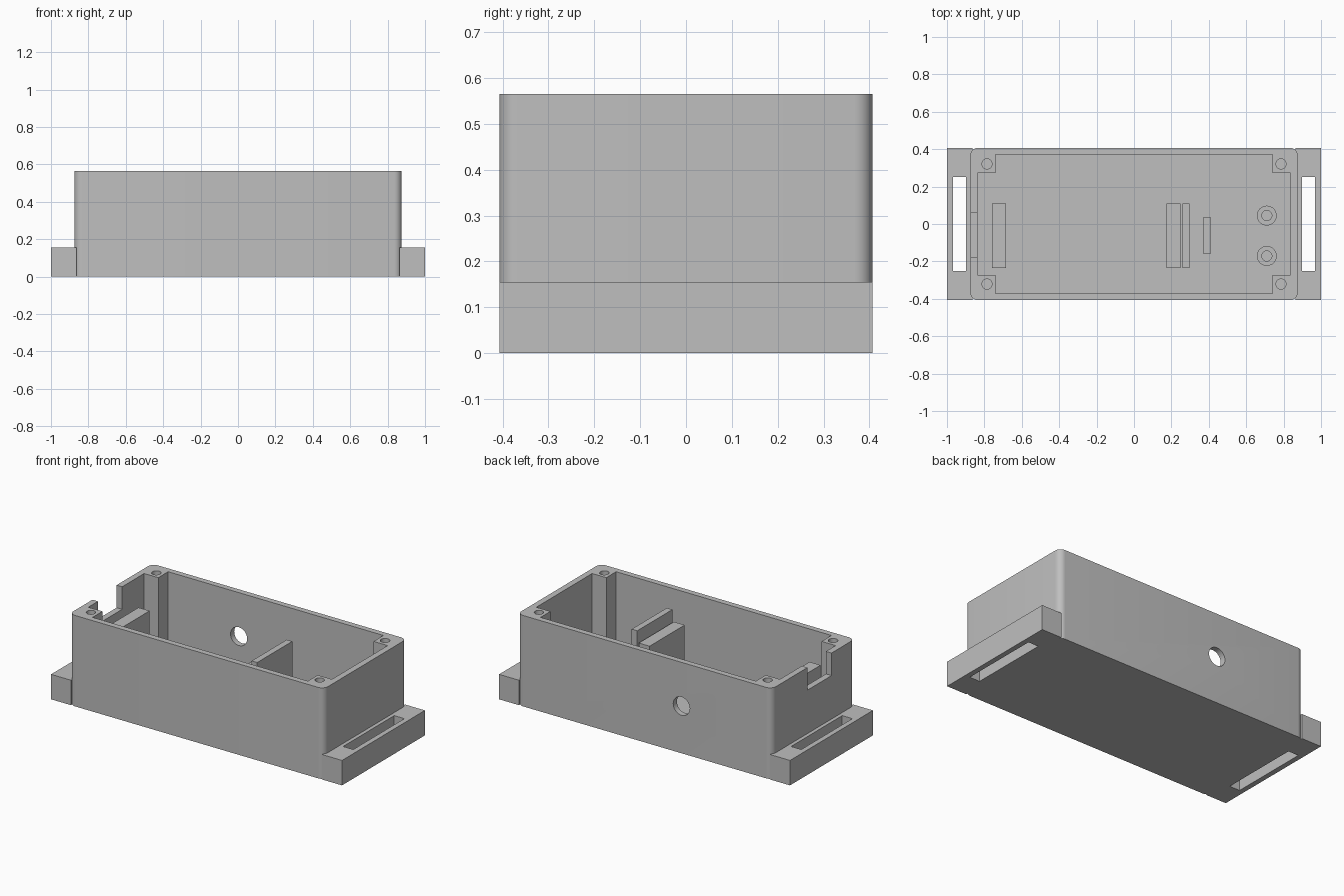
import bpy, bmesh, math
from mathutils import Vector

cube = bpy.data.objects.get("Cube")
if cube:
    bpy.data.objects.remove(cube, do_unlink=True)

grey = bpy.data.materials.new("plain_grey")
grey.use_nodes = True
grey.diffuse_color = (0.52, 0.52, 0.52, 1)
grey.node_tree.nodes["Principled BSDF"].inputs["Base Color"].default_value = grey.diffuse_color

# Main dimensions
HX, HY, HEIGHT = 0.875, 0.407, 0.565    # outer half sizes and height
IX, IY = 0.837, 0.371                   # cavity half sizes
PX, PY = 0.74, 0.274                    # inner edges of the corner posts
FLOOR, EAR_H, RADIUS = 0.037, 0.155, 0.04


def prism(name, outline, z0, z1):
    """Extrude a flat outline from z0 to z1."""
    bm = bmesh.new()
    face = bm.faces.new([bm.verts.new((x, y, z0)) for x, y in outline])
    top = bmesh.ops.extrude_face_region(bm, geom=[face])["geom"]
    verts = [v for v in top if isinstance(v, bmesh.types.BMVert)]
    bmesh.ops.translate(bm, verts=verts, vec=Vector((0, 0, z1 - z0)))
    bmesh.ops.recalc_face_normals(bm, faces=bm.faces)
    mesh = bpy.data.meshes.new(name)
    bm.to_mesh(mesh)
    bm.free()
    mesh.materials.append(grey)
    obj = bpy.data.objects.new(name, mesh)
    bpy.context.collection.objects.link(obj)
    return obj


def box(name, x0, x1, y0, y1, z0, z1):
    return prism(name, [(x0, y0), (x1, y0), (x1, y1), (x0, y1)], z0, z1)


def circle(cx, cy, r, n=32):
    return [(cx + r * math.cos(math.tau * i / n), cy + r * math.sin(math.tau * i / n))
            for i in range(n)]


def rounded_rect(hx, hy, r, n=8):
    points = []
    for q, (sx, sy) in enumerate([(1, 1), (-1, 1), (-1, -1), (1, -1)]):
        for i in range(n + 1):
            a = (q + i / n) * math.pi / 2
            points.append((sx * (hx - r) + r * math.cos(a), sy * (hy - r) + r * math.sin(a)))
    return points


def select(obj):
    bpy.ops.object.select_all(action="DESELECT")
    obj.select_set(True)
    bpy.context.view_layer.objects.active = obj


def cut(obj, cutter):
    """Subtract the cutter, then discard it."""
    cutter.hide_render = True
    mod = obj.modifiers.new("cut", "BOOLEAN")
    mod.operation, mod.solver, mod.object = "DIFFERENCE", "EXACT", cutter
    select(obj)
    bpy.ops.object.modifier_apply(modifier=mod.name)
    bpy.data.objects.remove(cutter, do_unlink=True)


def smooth(obj):
    select(obj)
    bpy.ops.object.shade_smooth_by_angle(angle=math.radians(30))


# Open case: rounded shell with a cavity that leaves four corner posts
case = prism("case", rounded_rect(HX, HY, RADIUS), 0, HEIGHT)
cavity = [(IX, -PY), (IX, PY), (PX, PY), (PX, IY), (-PX, IY), (-PX, PY),
          (-IX, PY), (-IX, -PY), (-PX, -PY), (-PX, -IY), (PX, -IY), (PX, -PY)]
cut(case, prism("cavity_cutter", cavity, FLOOR, 1))

# Screw holes in the corner posts
for sx in (-1, 1):
    for sy in (-1, 1):
        cut(case, prism("screw_cutter", circle(sx * 0.786, sy * 0.321, 0.027), 0.25, 1))

# Cable notch in the end wall and round port in the back wall
cut(case, box("notch_cutter", -1, -0.8, -0.179, 0.058, 0.425, 1))
port = prism("port_cutter", circle(0, 0, 0.057), -0.1, 0.1)
port.rotation_euler.x = math.pi / 2
port.location = (-0.254, HY, 0.293)
bpy.context.view_layer.update()
cut(case, port)
smooth(case)

# Strap ears with long slots
for side, s in (("left", 1), ("right", -1)):
    x0, x1 = sorted((s * 0.863, s))
    ear = box(side + "_strap_ear", x0, x1, -HY, HY, 0, EAR_H)
    x0, x1 = sorted((s * 0.898, s * 0.968))
    cut(ear, box("slot_cutter", x0, x1, -0.251, 0.251, -1, 1))

# Upright supports inside the case: x range, y range, top height
supports = {
    "end_support": (-0.76, -0.684, -0.236, 0.109, 0.437),
    "middle_support": (0.174, 0.248, -0.236, 0.109, 0.437),
    "retaining_wall": (0.259, 0.297, -0.236, 0.109, 0.51),
    "low_rib": (0.37, 0.412, -0.158, 0.034, 0.15),
}
for name, (x0, x1, y0, y1, top) in supports.items():
    box(name, x0, x1, y0, y1, FLOOR - 0.01, top)

# Hollow standoffs on the floor
for name, y in (("back_standoff", 0.045), ("front_standoff", -0.171)):
    standoff = prism(name, circle(0.71, y, 0.053), FLOOR - 0.01, 0.12)
    cut(standoff, prism("bore_cutter", circle(0.71, y, 0.027), FLOOR - 0.1, 1))
    smooth(standoff)
